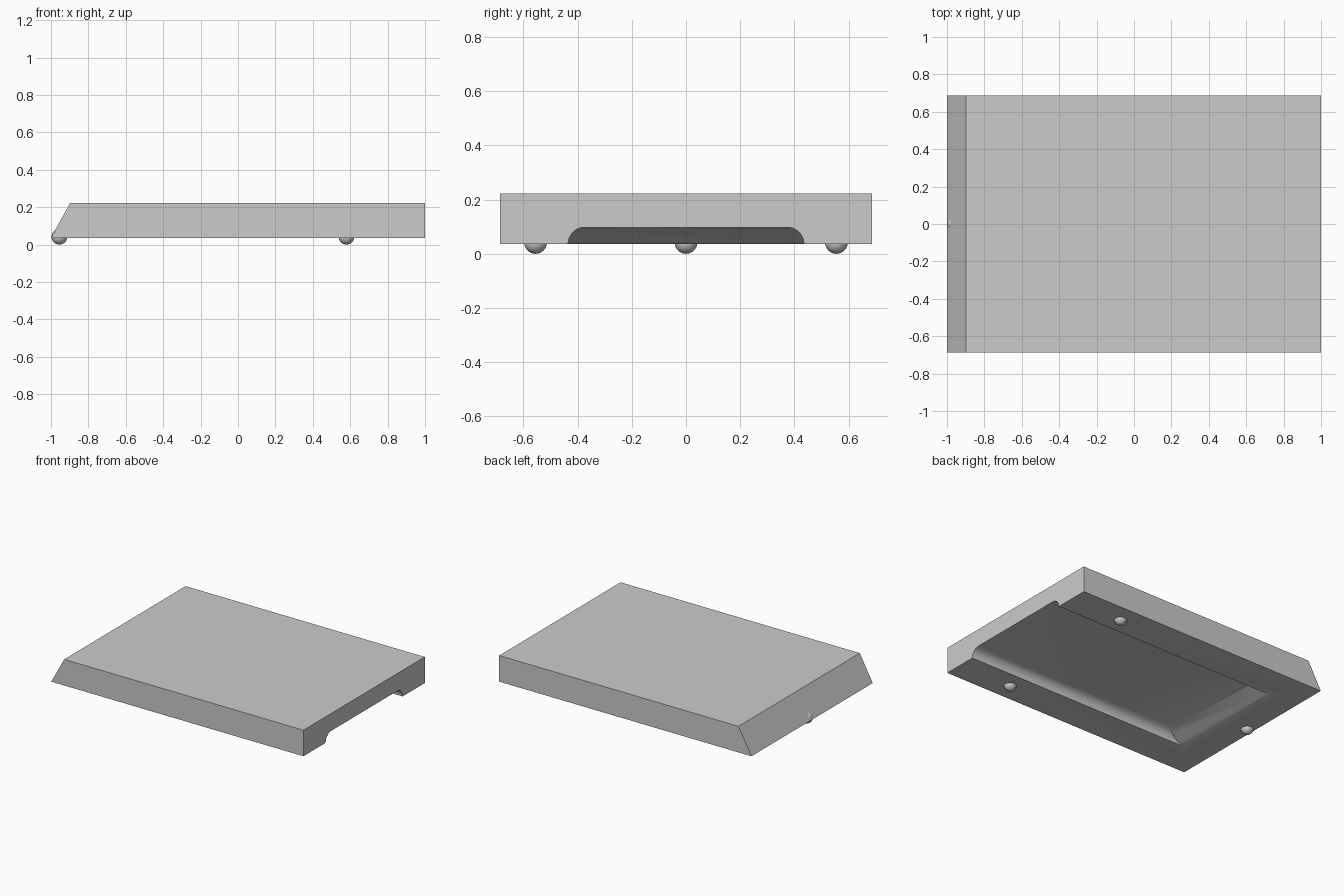
import bpy, bmesh, math

if "Cube" in bpy.data.objects:
    bpy.data.objects.remove(bpy.data.objects["Cube"])

HALF_Y, BASE, TOP = 0.687, 0.036, 0.223
RECESS_HALF, RECESS_DEPTH = 0.435, 0.062
FOOT_R = 0.042

grey = bpy.data.materials.new("plain grey")
grey.use_nodes = True
grey.diffuse_color = (0.6, 0.6, 0.6, 1)
grey.node_tree.nodes["Principled BSDF"].inputs["Base Color"].default_value = (0.6, 0.6, 0.6, 1)


def prism(name, start, end):
    """Solid joining two matching outlines."""
    bm = bmesh.new()
    a = [bm.verts.new(p) for p in start]
    b = [bm.verts.new(p) for p in end]
    bm.faces.new(a)
    bm.faces.new(b)
    for i in range(len(a)):
        j = (i + 1) % len(a)
        bm.faces.new((a[i], a[j], b[j], b[i]))
    bmesh.ops.recalc_face_normals(bm, faces=bm.faces)
    mesh = bpy.data.meshes.new(name)
    bm.to_mesh(mesh)
    bm.free()
    mesh.materials.append(grey)
    obj = bpy.data.objects.new(name, mesh)
    bpy.context.collection.objects.link(obj)
    return obj


def smooth(obj):
    bpy.ops.object.select_all(action="DESELECT")
    obj.select_set(True)
    bpy.context.view_layer.objects.active = obj
    bpy.ops.object.shade_smooth_by_angle(angle=math.radians(30))


# Slab with one sloping end
side = [(-1, BASE), (1, BASE), (1, TOP), (-0.897, TOP)]
slab = prism("slab", [(x, -HALF_Y, z) for x, z in side], [(x, HALF_Y, z) for x, z in side])

# Underside recess: rounded shoulders, open at one end, ramped at the other
arc = [(RECESS_HALF - RECESS_DEPTH * (1 - math.cos(t)), BASE + RECESS_DEPTH * math.sin(t))
       for t in (math.pi / 2 * i / 16 for i in range(17))]
half = [(RECESS_HALF, 0)] + arc
outline = half + [(-y, z) for y, z in reversed(half)]
ramp = 0.13 / RECESS_DEPTH
cutter = prism("recess_cutter", [(1.1, y, z) for y, z in outline],
               [(-0.768 + (z - BASE) * ramp, y, z) for y, z in outline])
cutter.hide_render = True

cut = slab.modifiers.new("recess", "BOOLEAN")
cut.operation = "DIFFERENCE"
cut.solver = "EXACT"
cut.object = cutter
bpy.context.view_layer.objects.active = slab
bpy.ops.object.modifier_apply(modifier=cut.name)
bpy.data.objects.remove(cutter)
smooth(slab)

# Three round feet
for name, x, y in (("end_foot", -0.955, 0), ("front_foot", 0.58, -0.555), ("back_foot", 0.58, 0.555)):
    bpy.ops.mesh.primitive_uv_sphere_add(segments=32, ring_count=16, radius=FOOT_R, location=(x, y, FOOT_R))
    foot = bpy.context.object
    foot.name = name
    foot.data.materials.append(grey)
    smooth(foot)
